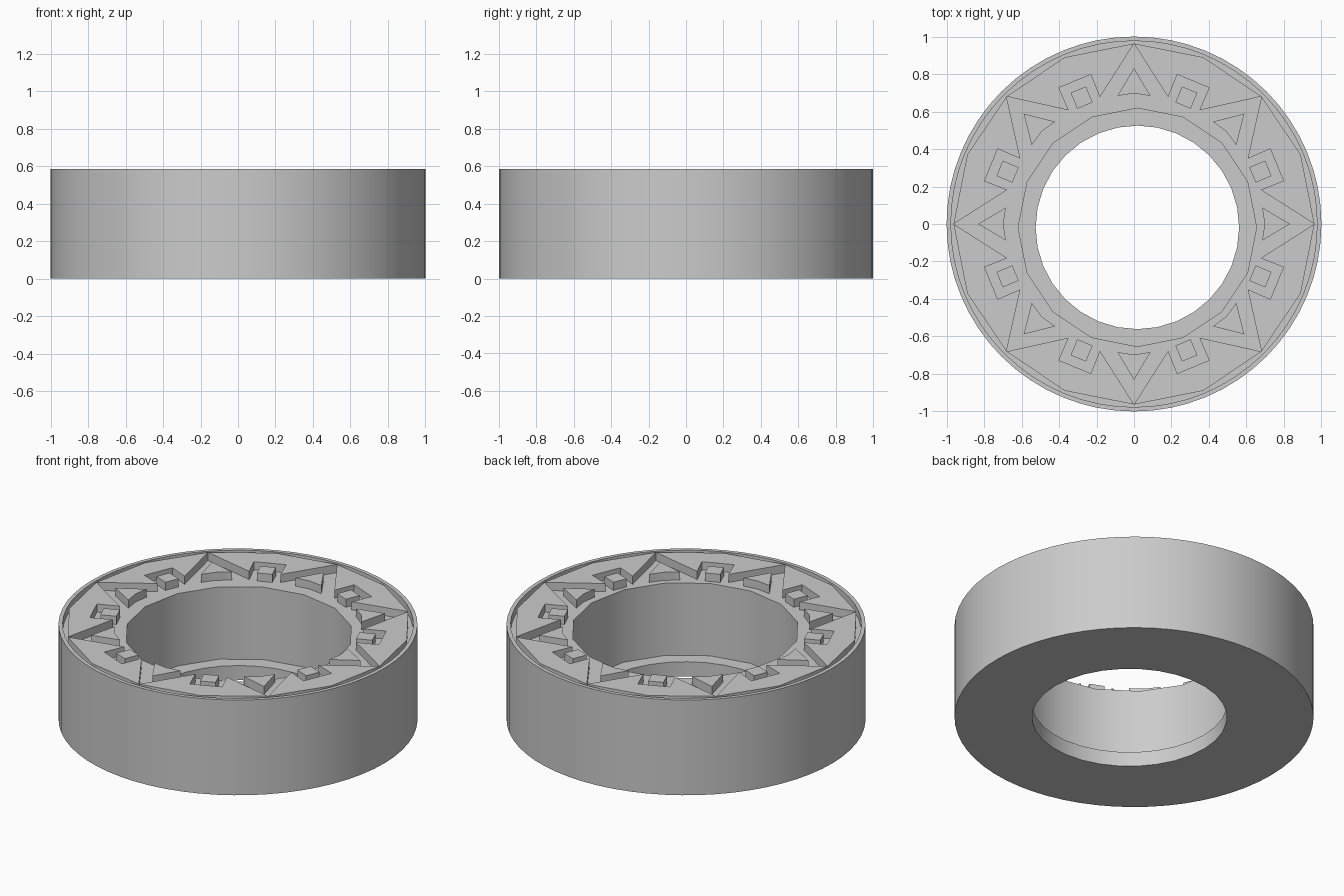
import bpy
import bmesh
import math

cube = bpy.data.objects.get("Cube")
if cube:
    bpy.data.objects.remove(cube, do_unlink=True)

TOP, FLOOR, LEDGE = 0.585, 0.535, 0.09

grey = bpy.data.materials.new("plain_grey")
grey.use_nodes = True
colour = (0.6, 0.6, 0.6, 1)
grey.diffuse_color = colour
grey.node_tree.nodes["Principled BSDF"].inputs["Base Color"].default_value = colour


def finish(bm, name):
    bmesh.ops.recalc_face_normals(bm, faces=bm.faces)
    mesh = bpy.data.meshes.new(name)
    bm.to_mesh(mesh)
    bm.free()
    mesh.materials.append(grey)
    obj = bpy.data.objects.new(name, mesh)
    bpy.context.collection.objects.link(obj)
    bpy.ops.object.select_all(action='DESELECT')
    obj.select_set(True)
    bpy.context.view_layer.objects.active = obj
    bpy.ops.object.shade_smooth_by_angle(angle=math.radians(30))
    return obj


def ring(bm, radius, z, sides, shift=0.0):
    angles = [2 * math.pi * i / sides for i in range(sides)]
    return [bm.verts.new((radius * math.cos(a) + shift, radius * math.sin(a) - shift, z))
            for a in angles]


def bridge(bm, a, b):
    """Join two rings; one side count is a multiple of the other."""
    big, small = (a, b) if len(a) >= len(b) else (b, a)
    n, m = len(big), len(small)
    k = n // m
    for i in range(n):
        p, q = ((i + k // 2) // k) % m, ((i + 1 + k // 2) // k) % m
        face = [big[i], big[(i + 1) % n], small[q]]
        if p != q:
            face.append(small[p])
        bm.faces.new(face)


def raised_pattern(name, outline, start):
    """Eight raised copies of a (radial, sideways) outline around the ring."""
    bm = bmesh.new()
    for i in range(8):
        a = math.radians(start + 45 * i)
        c, s = math.cos(a), math.sin(a)
        low, high = ([bm.verts.new((r * c - t * s, r * s + t * c, z)) for r, t in outline]
                     for z in (FLOOR - 0.005, TOP))
        bm.faces.new(high)
        bm.faces.new(low)
        n = len(outline)
        for j in range(n):
            k = (j + 1) % n
            bm.faces.new((low[j], low[k], high[k], high[j]))
    return finish(bm, name)


# Ring body: outer wall, thin rim, sunken floor, faceted bore, round lip
bm = bmesh.new()
off = 0.018
rings = [
    ring(bm, 1.0, 0, 64),
    ring(bm, 1.0, TOP, 64),
    ring(bm, 0.977, TOP, 64),
    ring(bm, 0.977, FLOOR, 64),
    ring(bm, 0.636, FLOOR, 16, off),
    ring(bm, 0.636, LEDGE, 16, off),
    ring(bm, 0.543, LEDGE, 32, off),
    ring(bm, 0.543, 0, 32, off),
]
for i, loop in enumerate(rings):
    bridge(bm, loop, rings[(i + 1) % len(rings)])
finish(bm, "ring_body")

# Outer panels: wedges between the star points, notched on the inside
R = 0.963
tip = (R * math.cos(math.pi / 8), R * math.sin(math.pi / 8))
half = [(0.825, 0.092), (0.694, 0.09), tip]
panel = half + [(R, 0)] + [(r, -t) for r, t in reversed(half)]
raised_pattern("outer_panels", panel, 22.5)

# Small square studs inside the notches
raised_pattern("square_studs",
               [(0.684, -0.044), (0.776, -0.044), (0.776, 0.044), (0.684, 0.044)], 22.5)

# Small arrow studs inside the star points
raised_pattern("arrow_studs",
               [(0.832, 0), (0.684, 0.088), (0.697, 0), (0.684, -0.088)], 0)
